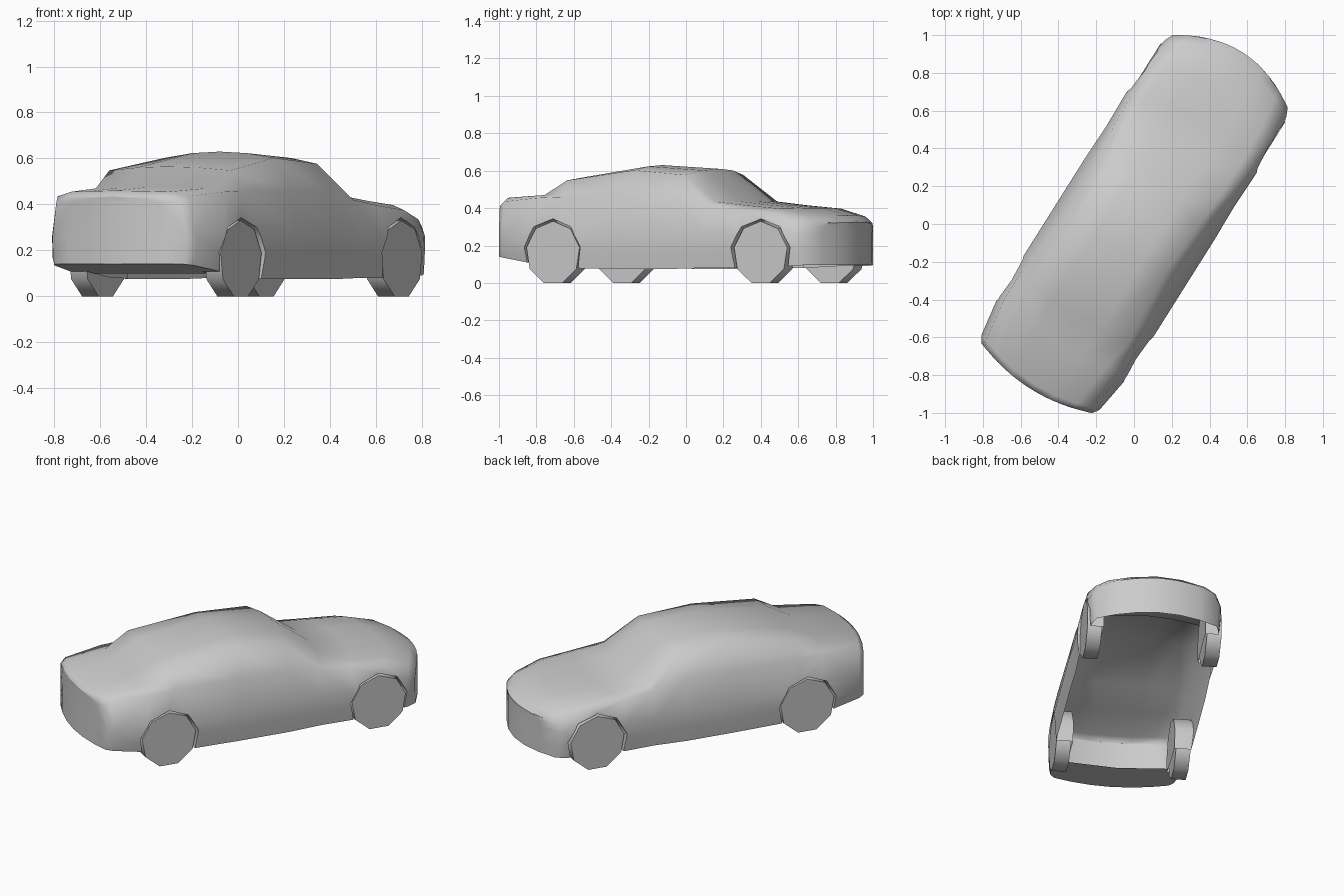
import bpy, bmesh, math
from mathutils import Matrix

if "Cube" in bpy.data.objects:
    bpy.data.objects.remove(bpy.data.objects["Cube"], do_unlink=True)

YAW = Matrix.Rotation(math.radians(-32.2), 4, 'Z')
AXLES = {"rear": -0.595, "front": 0.717}

paint = bpy.data.materials.new("plain_grey")
paint.use_nodes = True
grey = (0.6, 0.6, 0.6, 1)
paint.diffuse_color = grey
paint.node_tree.nodes["Principled BSDF"].inputs["Base Color"].default_value = grey


def make_object(name, bm):
    bmesh.ops.recalc_face_normals(bm, faces=bm.faces)
    mesh = bpy.data.meshes.new(name)
    bm.to_mesh(mesh)
    bm.free()
    mesh.materials.append(paint)
    obj = bpy.data.objects.new(name, mesh)
    bpy.context.collection.objects.link(obj)
    return obj


def activate(obj):
    bpy.ops.object.select_all(action='DESELECT')
    obj.select_set(True)
    bpy.context.view_layer.objects.active = obj


def smooth(obj, degrees):
    activate(obj)
    bpy.ops.object.shade_smooth_by_angle(angle=math.radians(degrees))


def disc(name, side, y, z, radius, inner, outer, sides=9):
    """Nine-sided drum lying across the car, one corner pointing up."""
    bm = bmesh.new()
    rings = []
    for x in (inner, outer):
        rings.append([bm.verts.new((side * x, y + radius * math.sin(a), z + radius * math.cos(a)))
                      for a in (2 * math.pi * i / sides for i in range(sides))])
        bm.faces.new(rings[-1])
    for i in range(sides):
        j = (i + 1) % sides
        bm.faces.new((rings[0][i], rings[0][j], rings[1][j], rings[1][i]))
    return make_object(name, bm)


# Body stations, tail to nose: y, bow, centre z, roof edge x z, waist x z, side x, bottom z
STATIONS = [
    (-0.96, -0.07, 0.435, 0.25, 0.43, 0.32, 0.41, 0.345, 0.14),
    (-0.93, -0.07, 0.46, 0.25, 0.455, 0.335, 0.435, 0.37, 0.135),
    (-0.70, -0.04, 0.475, 0.28, 0.47, 0.37, 0.455, 0.405, 0.10),
    (-0.55, -0.03, 0.565, 0.31, 0.548, 0.37, 0.46, 0.405, 0.08),
    (-0.15, 0.00, 0.63, 0.28, 0.603, 0.365, 0.46, 0.405, 0.075),
    (0.16, 0.05, 0.61, 0.295, 0.577, 0.365, 0.45, 0.405, 0.075),
    (0.36, 0.08, 0.438, 0.31, 0.435, 0.365, 0.42, 0.40, 0.08),
    (0.55, 0.09, 0.418, 0.31, 0.415, 0.375, 0.395, 0.405, 0.08),
    (0.76, 0.10, 0.40, 0.30, 0.397, 0.375, 0.375, 0.405, 0.09),
    (0.91, 0.12, 0.36, 0.28, 0.355, 0.35, 0.335, 0.38, 0.09),
    (0.955, 0.12, 0.325, 0.27, 0.32, 0.335, 0.30, 0.36, 0.095),
]


def section(st):
    y, bow, top, edge, edge_z, waist, waist_z, side, low = st
    return [(0, top), (edge * 0.5, top * 0.75 + edge_z * 0.25), (edge, edge_z), (waist, waist_z),
            (side, 0.26), (side - 0.003, 0.17), (side - 0.012, low), (0, low)]


def row(bm, st, factor=1.0):
    """Half cross-section whose middle bulges along the car."""
    return [bm.verts.new((x * factor, st[0] + st[1] * max(0, 1 - (x * factor / 0.36) ** 2), z))
            for x, z in section(st)]


bm = bmesh.new()
first, last = STATIONS[0], STATIONS[-1]
rows = [row(bm, first, f) for f in (0, 0.35, 0.7)]
rows += [row(bm, st) for st in STATIONS]
rows += [row(bm, last, f) for f in (0.7, 0.35, 0)]
for a, b in zip(rows, rows[1:]):
    for i in range(len(a) - 1):
        bm.faces.new((a[i], a[i + 1], b[i + 1], b[i]))
bmesh.ops.remove_doubles(bm, verts=bm.verts, dist=0.0005)
body = make_object("car_body", bm)
mirror = body.modifiers.new("mirror", 'MIRROR')
mirror.use_clip = True

# Wheel wells cut into the body
cutters = []
for end, y in AXLES.items():
    for side in (-1, 1):
        cutter = disc("wheel_well_cutter", side, y, 0.16, 0.183, 0.295, 0.5)
        cutter.hide_render = True
        cutters.append(cutter)
        cut = body.modifiers.new("wheel_well", 'BOOLEAN')
        cut.operation = 'DIFFERENCE'
        cut.solver = 'EXACT'
        cut.object = cutter
activate(body)
for mod in list(body.modifiers):
    bpy.ops.object.modifier_apply(modifier=mod.name)
for cutter in cutters:
    bpy.data.objects.remove(cutter, do_unlink=True)

# Open underside, keeping the strip below the tail
bm = bmesh.new()
bm.from_mesh(body.data)
floor = [f for f in bm.faces if f.normal.z < -0.9
         and f.calc_center_median().z < 0.15 and f.calc_center_median().y > -0.74]
bmesh.ops.delete(bm, geom=floor, context='FACES')
bm.to_mesh(body.data)
bm.free()
smooth(body, 60)
body.data.transform(YAW)

# Wheels
for end, y in AXLES.items():
    for side, label in ((-1, "left"), (1, "right")):
        wheel = disc(f"{end}_{label}_wheel", side, y, 0.16, 0.17, 0.305, 0.39)
        smooth(wheel, 45)
        wheel.data.transform(YAW)
